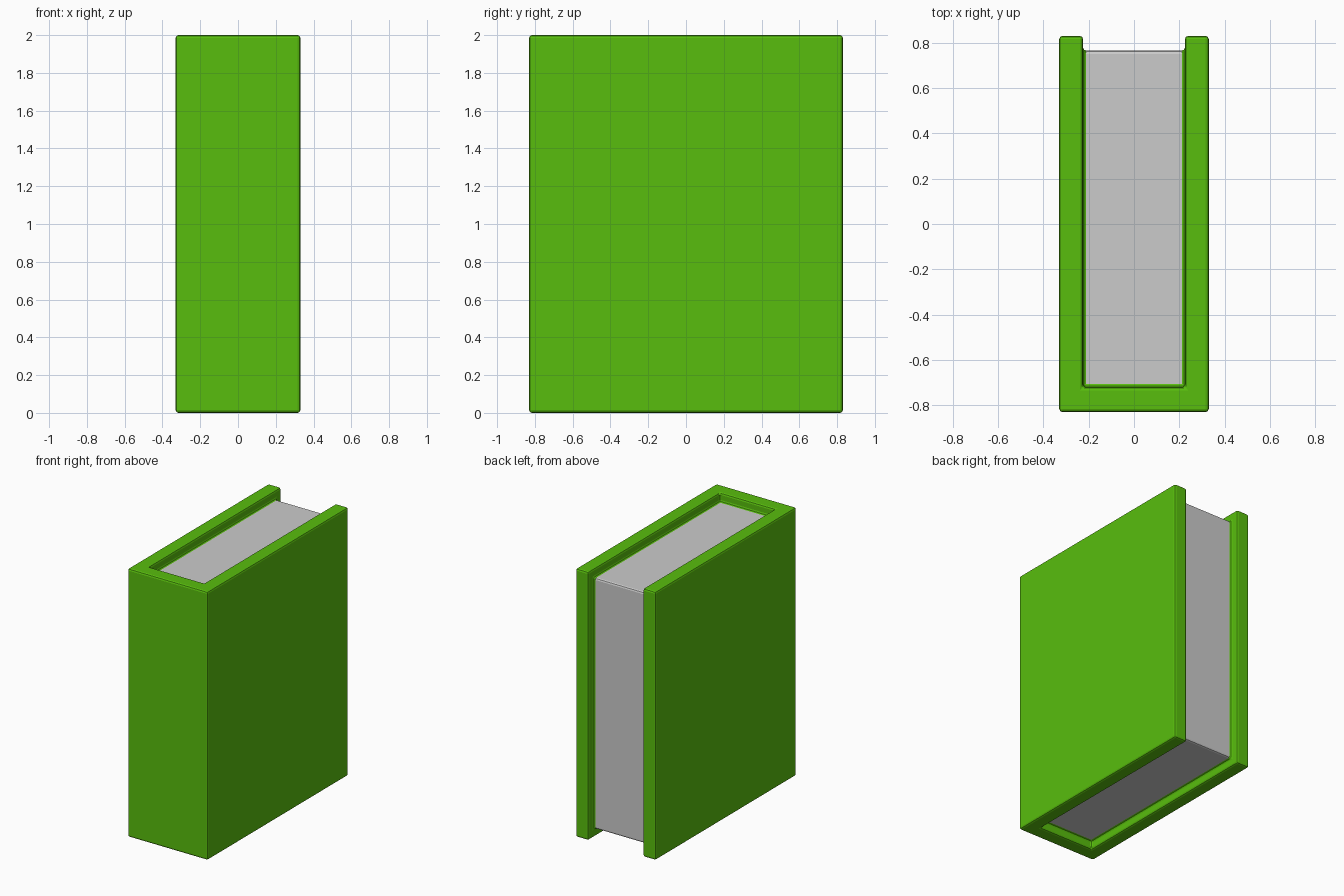
import bpy, bmesh, math
from mathutils import Vector

if "Cube" in bpy.data.objects:
    bpy.data.objects.remove(bpy.data.objects["Cube"])

HX, HY, H = 0.33, 0.83, 2.0          # outer half width, half depth, height
IX, IY, INSET = 0.225, -0.72, 0.065  # cavity wall, spine inner face, page recess

# Solid block, cut so the page area is a separate face region
bm = bmesh.new()
bmesh.ops.create_cube(bm, size=1)
for v in bm.verts:
    v.co = Vector((v.co.x * 2 * HX, v.co.y * 2 * HY, (v.co.z + 0.5) * H))
for co, no in (((IX, 0, 0), (1, 0, 0)), ((-IX, 0, 0), (1, 0, 0)), ((0, IY, 0), (0, 1, 0))):
    bmesh.ops.bisect_plane(bm, geom=bm.verts[:] + bm.edges[:] + bm.faces[:],
                           plane_co=co, plane_no=no)

# Sink the page region below the cover on top, back and bottom
region = [f for f in bm.faces
          if abs(f.calc_center_median().x) < IX and f.calc_center_median().y > IY]
ext = bmesh.ops.extrude_face_region(bm, geom=region)
for v in (g for g in ext["geom"] if isinstance(g, bmesh.types.BMVert)):
    v.co.y = min(v.co.y, HY - INSET)
    v.co.z = min(max(v.co.z, INSET), H - INSET)
bmesh.ops.delete(bm, geom=[f for f in region if f.is_valid], context='FACES')
bmesh.ops.dissolve_limit(bm, angle_limit=math.radians(2), verts=bm.verts[:], edges=bm.edges[:])
bmesh.ops.recalc_face_normals(bm, faces=bm.faces[:])

# Soft rounded edges
bmesh.ops.bevel(bm, geom=bm.edges[:], offset=0.014, segments=2, profile=0.5, affect='EDGES')


def is_page(f):
    c = f.calc_center_median()
    return abs(c.x) < 0.2 and c.y > -0.7 and 0.03 < c.z < H - 0.03


def make_part(name, keep, color=None):
    part = bm.copy()
    bmesh.ops.delete(part, geom=[f for f in part.faces if not keep(f)], context='FACES')
    me = bpy.data.meshes.new(name)
    part.to_mesh(me)
    part.free()
    ob = bpy.data.objects.new(name, me)
    bpy.context.collection.objects.link(ob)
    if color:
        mat = bpy.data.materials.new(name + "_green")
        mat.diffuse_color = color
        mat.use_nodes = True
        mat.node_tree.nodes["Principled BSDF"].inputs["Base Color"].default_value = mat.diffuse_color
        me.materials.append(mat)


# Cover and page block
make_part("cover", lambda f: not is_page(f), (0.098, 0.515, 0.004, 1))
make_part("pages", is_page)
bm.free()
